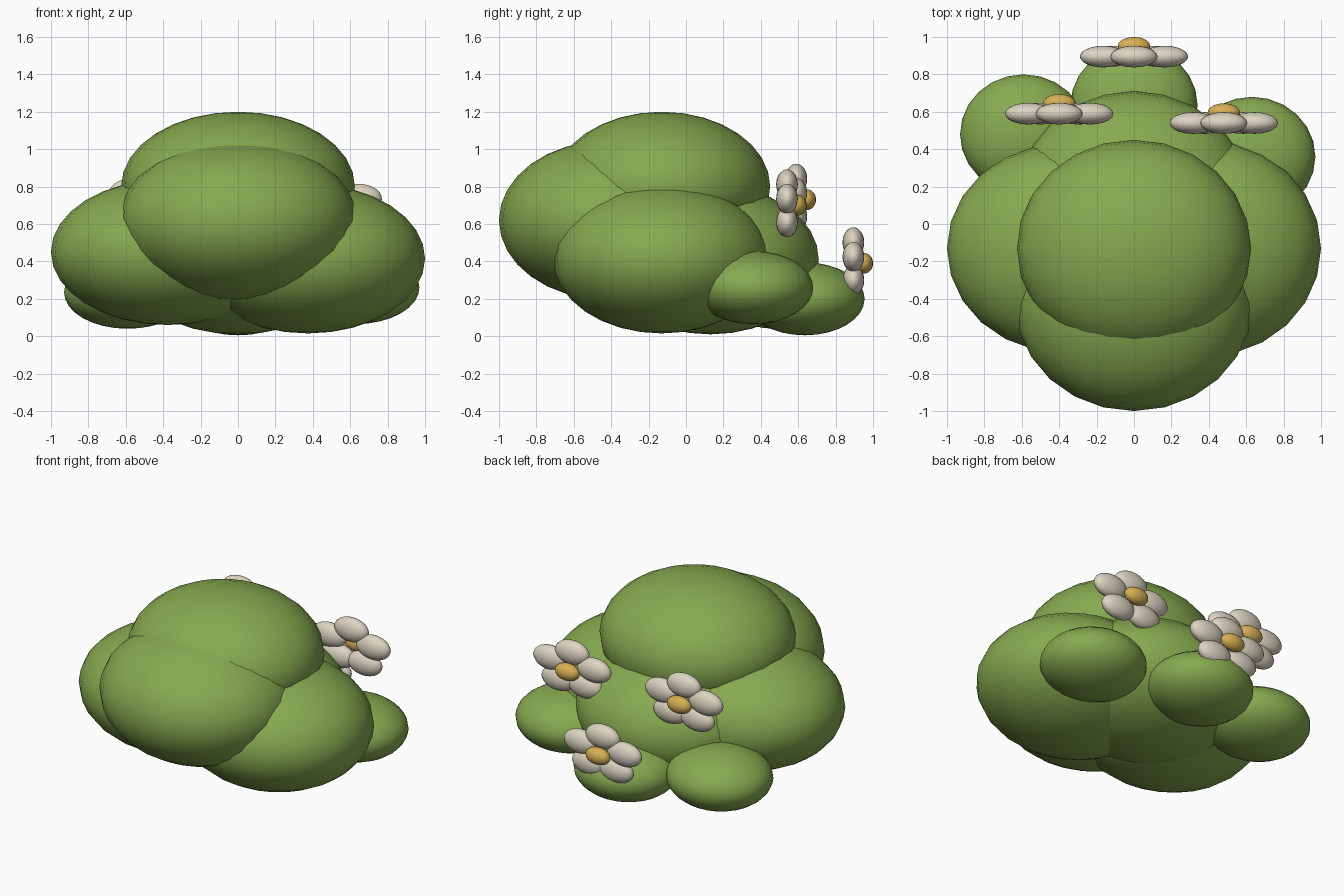
import bpy
from math import cos, sin, tau

default = bpy.data.objects.get("Cube")
if default:
    bpy.data.objects.remove(default, do_unlink=True)


def make_material(name, rgb):
    mat = bpy.data.materials.new(name)
    mat.use_nodes = True
    colour = (*rgb, 1.0)
    mat.diffuse_color = colour
    bsdf = next(n for n in mat.node_tree.nodes if n.type == 'BSDF_PRINCIPLED')
    bsdf.inputs["Base Color"].default_value = colour
    bsdf.inputs["Roughness"].default_value = 0.8
    return mat


leaf_green = make_material("leaf green", (0.24, 0.40, 0.08))
petal_cream = make_material("petal cream", (0.72, 0.66, 0.54))
pollen_yellow = make_material("pollen yellow", (0.68, 0.43, 0.09))


def ellipsoid(name, centre, radii, mat, segments=24, rings=16):
    bpy.ops.mesh.primitive_uv_sphere_add(segments=segments, ring_count=rings, location=centre)
    obj = bpy.context.object
    obj.name = name
    obj.scale = radii
    bpy.ops.object.transform_apply(location=False, rotation=False, scale=True)
    bpy.ops.object.shade_smooth()
    obj.data.materials.append(mat)
    return obj


# Large overlapping foliage clumps
BIG = (0.625, 0.58, 0.40)
ellipsoid("top_foliage", (0, -0.13, 0.80), BIG, leaf_green)
ellipsoid("front_foliage", (0, -0.42, 0.62), (0.635, 0.58, 0.425), leaf_green)
ellipsoid("left_foliage", (0.375, -0.13, 0.415), BIG, leaf_green)
ellipsoid("right_foliage", (-0.375, -0.13, 0.45), (0.625, 0.56, 0.39), leaf_green)
ellipsoid("back_foliage", (0, 0.13, 0.41), BIG, leaf_green)

# Small clumps around the back
SMALL = (0.34, 0.32, 0.195)
ellipsoid("back_small_foliage", (0, 0.635, 0.20), SMALL, leaf_green)
ellipsoid("left_small_foliage", (0.63, 0.36, 0.26), SMALL, leaf_green)
ellipsoid("right_small_foliage", (-0.59, 0.48, 0.235), SMALL, leaf_green)


def flower(name, x, y, z):
    """Five flattened petals around a yellow centre, facing the back."""
    for i in range(5):
        a = tau * (0.25 + i / 5)
        ellipsoid(f"{name}_petal_{i + 1}", (x + 0.173 * cos(a), y, z + 0.112 * sin(a)),
                  (0.125, 0.058, 0.08), petal_cream, 20, 14)
    ellipsoid(f"{name}_centre", (x, y + 0.055, z), (0.087, 0.05, 0.056),
              pollen_yellow, 20, 14)


# Flowers on the back
flower("back_flower", 0, 0.895, 0.39)
flower("left_flower", 0.48, 0.54, 0.70)
flower("right_flower", -0.40, 0.59, 0.73)
